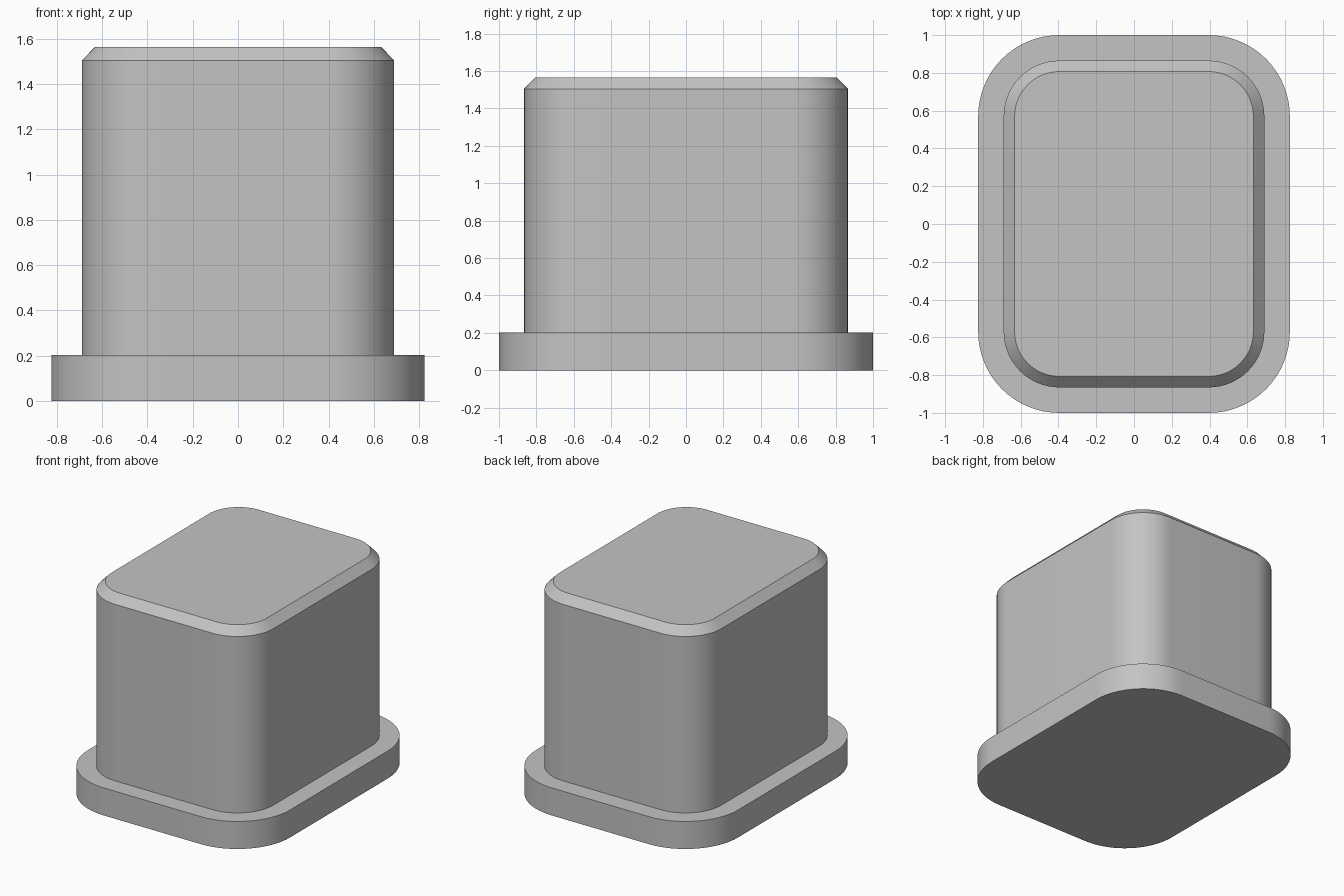
import bpy, bmesh, math

cube = bpy.data.objects.get("Cube")
if cube:
    bpy.data.objects.remove(cube, do_unlink=True)

grey = bpy.data.materials.new("light grey")
grey.use_nodes = True
colour = (0.55, 0.55, 0.55, 1)
grey.diffuse_color = colour
grey.node_tree.nodes["Principled BSDF"].inputs["Base Color"].default_value = colour

# All outlines share the same four corner centres
CX, CY = 0.395, 0.57
STEPS = 16


def ring(bm, radius, z):
    """Rounded rectangle of vertices at height z."""
    verts = []
    for q, (sx, sy) in enumerate([(1, 1), (-1, 1), (-1, -1), (1, -1)]):
        for i in range(STEPS + 1):
            a = math.pi / 2 * (q + i / STEPS)
            verts.append(bm.verts.new((sx * CX + radius * math.cos(a),
                                       sy * CY + radius * math.sin(a), z)))
    return verts


# Flange, shoulder, body and chamfered top as (corner radius, height)
profile = [(0.43, 0), (0.43, 0.203), (0.295, 0.203), (0.295, 1.505), (0.237, 1.565)]

bm = bmesh.new()
rings = [ring(bm, r, z) for r, z in profile]
for low, high in zip(rings, rings[1:]):
    for i in range(len(low)):
        j = (i + 1) % len(low)
        bm.faces.new((low[i], low[j], high[j], high[i]))
bm.faces.new(rings[0][::-1])
bm.faces.new(rings[-1])

mesh = bpy.data.meshes.new("flanged_plug")
bm.to_mesh(mesh)
bm.free()
mesh.materials.append(grey)
plug = bpy.data.objects.new("flanged_plug", mesh)
bpy.context.collection.objects.link(plug)

# Smooth corners, sharp rims
bpy.ops.object.select_all(action="DESELECT")
plug.select_set(True)
bpy.context.view_layer.objects.active = plug
bpy.ops.object.shade_smooth_by_angle(angle=math.radians(30))
